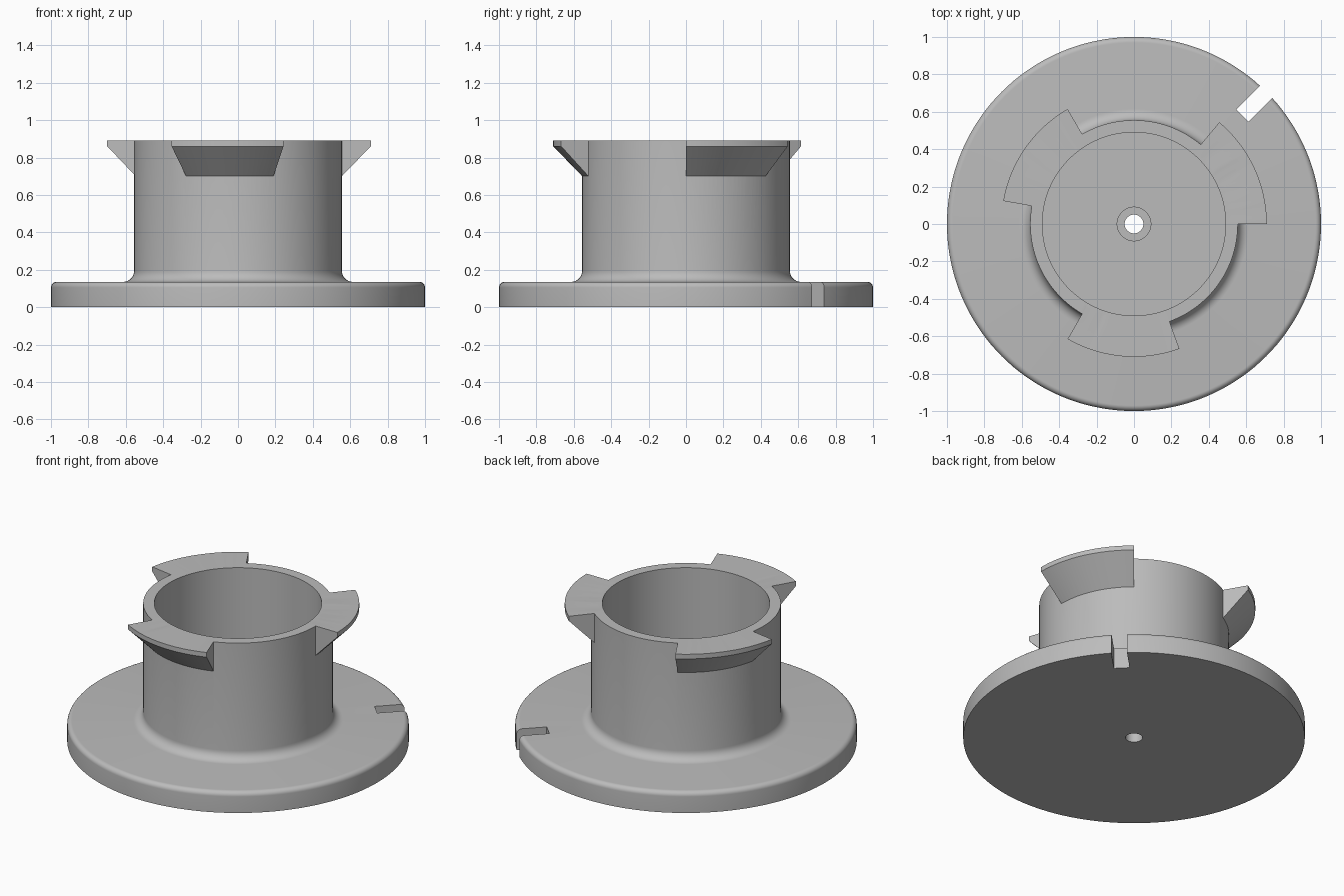
import bpy, bmesh
from math import sin, cos, radians, pi
from mathutils import Matrix, Vector

cube = bpy.data.objects.get("Cube")
if cube:
    bpy.data.objects.remove(cube, do_unlink=True)

grey = bpy.data.materials.new("plain grey")
grey.use_nodes = True
colour = (0.5, 0.5, 0.5, 1)
grey.diffuse_color = colour
grey.node_tree.nodes["Principled BSDF"].inputs["Base Color"].default_value = colour

STEP = 2.5            # degrees per side of every round part
FLANGE, TOP = 0.135, 0.89
OUTER, INNER = 0.555, 0.49


def arc(cx, cz, r, start, end, n=8):
    """Points of a fillet in the radius-height plane."""
    angles = [radians(start + (end - start) * i / n) for i in range(n + 1)]
    return [(cx + r * cos(a), cz + r * sin(a)) for a in angles]


def make_object(name, bm):
    bmesh.ops.recalc_face_normals(bm, faces=bm.faces)
    mesh = bpy.data.meshes.new(name)
    bm.to_mesh(mesh)
    bm.free()
    mesh.materials.append(grey)
    obj = bpy.data.objects.new(name, mesh)
    bpy.context.collection.objects.link(obj)
    return obj


def revolve(name, profile, start=0, sweep=360):
    """Sweep a closed profile about the z axis."""
    bm = bmesh.new()
    turn = Matrix.Rotation(radians(start), 3, 'Z')
    verts = [bm.verts.new(turn @ Vector((r, 0, z))) for r, z in profile]
    face = bm.faces.new(verts)
    full = sweep == 360
    geom = list(face.edges) + ([] if full else [face])
    if full:
        bm.faces.remove(face)
    else:
        # keep a cap at the start of the sweep
        bmesh.ops.duplicate(bm, geom=[face])
    bmesh.ops.spin(bm, geom=geom, axis=(0, 0, 1), cent=(0, 0, 0),
                   angle=radians(sweep), steps=round(sweep / STEP))
    bmesh.ops.remove_doubles(bm, verts=bm.verts, dist=1e-5)
    return make_object(name, bm)


def combine(target, tool, operation):
    mod = target.modifiers.new(operation.lower(), 'BOOLEAN')
    mod.operation, mod.object, mod.solver = operation, tool, 'EXACT'
    bpy.context.view_layer.objects.active = target
    bpy.ops.object.modifier_apply(modifier=mod.name)
    bpy.data.objects.remove(tool, do_unlink=True)


# Flanged hub: rounded rim, filleted neck, open cup and stepped centre hole
rim, neck = 0.03, 0.06
profile = [(0.05, 0), (1, 0)]
profile += arc(1 - rim, FLANGE - rim, rim, 0, 90)
profile += arc(OUTER + neck, FLANGE + neck, neck, 270, 180)
profile += [(OUTER, TOP), (INNER, TOP), (INNER, FLANGE),
            (0.09, FLANGE), (0.09, 0.1), (0.05, 0.1)]
hub = revolve("flanged_hub", profile)

# Three bayonet lugs with sloping undersides
inside = 0.52
lug_profile = [(inside, 0.70), (OUTER, 0.70), (0.71, 0.86), (0.71, TOP), (inside, TOP)]
for start in (0, 120, 240):
    combine(hub, revolve("lug", lug_profile, start, 50), 'UNION')

# Square notch through the rim
bm = bmesh.new()
bmesh.ops.create_cube(bm, size=1, matrix=Matrix.Rotation(pi / 4, 4, 'Z')
                      @ Matrix.Translation((0.97, 0, 0.1))
                      @ Matrix.Diagonal((0.3, 0.092, 0.6, 1)))
notch = make_object("notch_cutter", bm)
notch.hide_render = True
combine(hub, notch, 'DIFFERENCE')

bpy.ops.object.select_all(action='DESELECT')
hub.select_set(True)
bpy.context.view_layer.objects.active = hub
bpy.ops.object.shade_smooth_by_angle(angle=radians(30))
